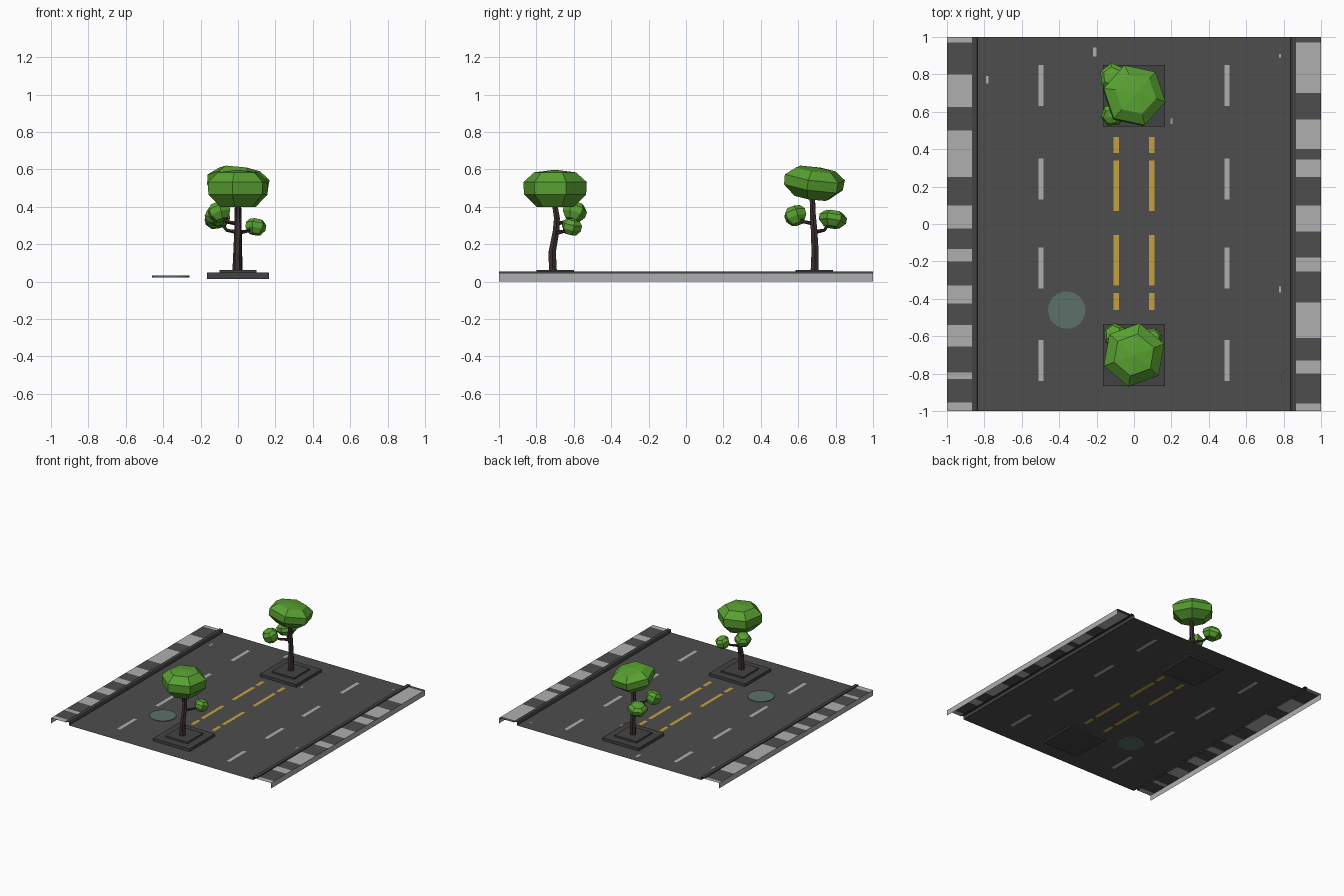
import bpy, bmesh, math, random
from mathutils import Vector, Matrix

if "Cube" in bpy.data.objects:
    bpy.data.objects.remove(bpy.data.objects["Cube"])

random.seed(4)


def material(name, r, g, b):
    m = bpy.data.materials.new(name)
    m.diffuse_color = (r, g, b, 1)
    m.use_nodes = True
    m.node_tree.nodes["Principled BSDF"].inputs["Base Color"].default_value = m.diffuse_color
    return m


ASPHALT = material("asphalt", 0.075, 0.075, 0.075)
CURB = material("curb dark grey", 0.055, 0.055, 0.055)
PALE = material("pale grey", 0.43, 0.43, 0.43)
YELLOW = material("lane yellow", 0.56, 0.35, 0.05)
IRON = material("manhole grey green", 0.105, 0.165, 0.14)
BARK = material("bark brown", 0.045, 0.028, 0.026)
LEAF = material("leaf green", 0.10, 0.36, 0.03)
ROAD_Z, WALK_Z, CURB_Z = 0.027, 0.045, 0.053


def finish(name, bm, mats):
    me = bpy.data.meshes.new(name)
    bm.to_mesh(me)
    bm.free()
    for m in mats:
        me.materials.append(m)
    ob = bpy.data.objects.new(name, me)
    bpy.context.collection.objects.link(ob)
    return ob


def sweep(name, profile, ys, mats, rule):
    """Open surface: (x, z) profile swept along y, coloured per cell by rule(x, y, z)."""
    bm = bmesh.new()
    rows = [[bm.verts.new((x, y, z)) for x, z in profile] for y in ys]
    for a, b in zip(rows, rows[1:]):
        for i in range(len(profile) - 1):
            f = bm.faces.new((a[i], a[i + 1], b[i + 1], b[i]))
            f.material_index = rule(f.calc_center_median())
    return finish(name, bm, mats)


# Road with the painted lanes cut into it
white_runs = [(c - 0.11, c + 0.11) for c in (-0.73, -0.235, 0.24, 0.74)]
yellow_runs = [(-0.46, -0.37), (-0.33, -0.06), (0.07, 0.34), (0.38, 0.465)]


def within(v, runs):
    return any(a < v < b for a, b in runs)


def lane_rule(c):
    if abs(abs(c.x) - 0.497) < 0.014 and within(c.y, white_runs):
        return 1
    if abs(abs(c.x) - 0.095) < 0.014 and within(c.y, yellow_runs):
        return 2
    return 0


half = [0.081, 0.109, 0.483, 0.511, 0.838]
xs = sorted([-x for x in half] + half)
ys = sorted({-1, 1, *[v for r in white_runs + yellow_runs for v in r]})
sweep("road", [(x, ROAD_Z) for x in xs], ys, [ASPHALT, PALE, YELLOW], lane_rule)

# Pavements with alternating slabs, outer skirts and curbs
slabs = {
    -1: [-1, -0.955, -0.83, -0.795, -0.655, -0.54, -0.425, -0.33, -0.2, -0.135,
         -0.025, 0.1, 0.25, 0.5, 0.625, 0.8, 0.97, 1],
    1: [-1, -0.96, -0.8, -0.73, -0.61, -0.42, -0.255, -0.18, -0.04, 0.1,
        0.25, 0.345, 0.4, 0.56, 0.7, 0.97, 1],
}
for side, name in ((-1, "left"), (1, "right")):
    cuts = slabs[side]
    pale = [r for r in zip(cuts, cuts[1:])][0::2]
    outer = [(side, 0), (side, WALK_Z), (side * 0.865, WALK_Z)]
    curb = [(side * 0.868, WALK_Z - 0.005), (side * 0.866, CURB_Z),
            (side * 0.84, CURB_Z), (side * 0.836, CURB_Z - 0.006),
            (side * 0.836, ROAD_Z - 0.002)]
    if side > 0:
        outer.reverse()
        curb.reverse()

    def slab_rule(c, pale=pale):
        return 1 if abs(c.x) > 0.999 or within(c.y, pale) else 0

    sweep(name + "_pavement", outer, cuts, [ASPHALT, PALE], slab_rule)
    sweep(name + "_curb", curb, [-1, 1], [CURB], lambda c: 0)

# Worn paint flecks on the asphalt
bm = bmesh.new()
for x, y, w, l in ((-0.21, 0.92, 0.02, 0.05), (-0.785, 0.77, 0.012, 0.04),
                   (0.78, 0.9, 0.012, 0.02), (0.2, 0.55, 0.01, 0.03),
                   (0.78, -0.35, 0.01, 0.03)):
    bmesh.ops.create_grid(bm, x_segments=1, y_segments=1, size=0.5, matrix=
                          Matrix.Translation((x, y, ROAD_Z + 0.0008)) @ Matrix.Diagonal((w, l, 1, 1)))
finish("paint_flecks", bm, [PALE])

# Crack beside the right curb
crack = [(0.835, -0.76), (0.80, -0.79), (0.787, -0.82), (0.79, -0.86)]
bm = bmesh.new()
pairs = [[bm.verts.new((x + d, y, ROAD_Z + 0.0008)) for d in (-0.003, 0.003)] for x, y in crack]
for a, b in zip(pairs, pairs[1:]):
    bm.faces.new((b[0], b[1], a[1], a[0]))
finish("road_crack", bm, [CURB])

# Manhole cover
bm = bmesh.new()
bmesh.ops.create_cone(bm, cap_ends=True, segments=24, radius1=0.1, radius2=0.1, depth=0.01,
                      matrix=Matrix.Translation((-0.36, -0.46, ROAD_Z)))
finish("manhole_cover", bm, [IRON])


def box(name, y, size, z0, z1, mat):
    bm = bmesh.new()
    bmesh.ops.create_cube(bm, size=1, matrix=Matrix.Translation((0, y, (z0 + z1) / 2))
                          @ Matrix.Diagonal((size, size, z1 - z0, 1)))
    finish(name, bm, [mat])


def tube(name, points, radii, sides):
    """Tapered limb through points."""
    pts = [Vector(p) for p in points]
    bm = bmesh.new()
    rings = []
    for i, p in enumerate(pts):
        d = pts[min(i + 1, len(pts) - 1)] - pts[max(i - 1, 0)]
        q = Vector((0, 0, 1)).rotation_difference(d)
        rings.append([bm.verts.new(p + q @ Vector((radii[i] * math.cos(k * math.tau / sides),
                                                   radii[i] * math.sin(k * math.tau / sides), 0)))
                      for k in range(sides)])
    for a, b in zip(rings, rings[1:]):
        for k in range(sides):
            n = (k + 1) % sides
            bm.faces.new((a[k], a[n], b[n], b[k]))
    bm.faces.new(rings[0][::-1])
    bm.faces.new(rings[-1])
    finish(name, bm, [BARK])


def foliage(name, centre, radius, height, turn, tilt=(0, 0)):
    """Faceted six-sided leaf clump: two wide rings, narrow cap rings and an apex."""
    rot = Matrix.Rotation(tilt[0], 4, 'X') @ Matrix.Rotation(tilt[1], 4, 'Y')
    bm = bmesh.new()
    rings = []
    for r, z in ((0.58, -0.5), (0.98, -0.16), (1.0, 0.17), (0.66, 0.43)):
        rings.append([bm.verts.new((radius * r * math.cos(turn + k * math.tau / 6),
                                    radius * r * math.sin(turn + k * math.tau / 6), height * z))
                      for k in range(6)])
    top = bm.verts.new((0, 0, height * 0.5))
    for a, b in zip(rings, rings[1:]):
        for k in range(6):
            n = (k + 1) % 6
            bm.faces.new((a[k], a[n], b[n], b[k]))
    for k in range(6):
        bm.faces.new((rings[-1][k], rings[-1][(k + 1) % 6], top))
    bm.faces.new(rings[0][::-1])
    bm.transform(Matrix.Translation(centre) @ rot)
    finish(name, bm, [LEAF])


def tree(name, y, trunk, crown, clumps):
    box(name + "_planter_base", y, 0.33, 0.014, 0.05, CURB)
    box(name + "_planter_step", y, 0.2, 0.045, 0.063, CURB)
    tube(name + "_trunk", trunk, [0.025, 0.022, 0.02, 0.018, 0.016], 6)
    foliage(name + "_crown", *crown)
    for i, (start_z, centre, radius, height, tilt) in enumerate(clumps):
        c = Vector(centre)
        start = Vector((0, trunk[2][1], start_z))
        elbow = start.lerp(c, 0.55)
        elbow.z = start_z + 0.01
        tube(f"{name}_branch_{i + 1}", [start, elbow, c], [0.012, 0.009, 0.007], 5)
        foliage(f"{name}_clump_{i + 1}", centre, radius, height, i * 0.4 + 0.2, tilt)


# Front tree, bent trunk
tree("front_tree", -0.70,
     [(-0.005, -0.712, 0.055), (-0.003, -0.715, 0.16), (0, -0.695, 0.27),
      (0, -0.69, 0.34), (0, -0.705, 0.43)],
     ((0, -0.70, 0.498), 0.172, 0.20, 0.35),
     [(0.26, (0.095, -0.61, 0.295), 0.056, 0.085, (-0.2, 0.15)),
      (0.31, (-0.10, -0.595, 0.375), 0.064, 0.10, (-0.3, -0.3))])

# Back tree, tilted crown
tree("back_tree", 0.685,
     [(0, 0.688, 0.055), (0, 0.69, 0.16), (0, 0.685, 0.27),
      (0, 0.678, 0.36), (0, 0.675, 0.47)],
     ((0, 0.685, 0.53), 0.17, 0.165, 0.85, (-0.14, 0.12)),
     [(0.31, (-0.115, 0.585, 0.355), 0.062, 0.10, (0.3, -0.25)),
      (0.265, (-0.11, 0.785, 0.335), 0.075, 0.09, (-0.15, -0.2))])
